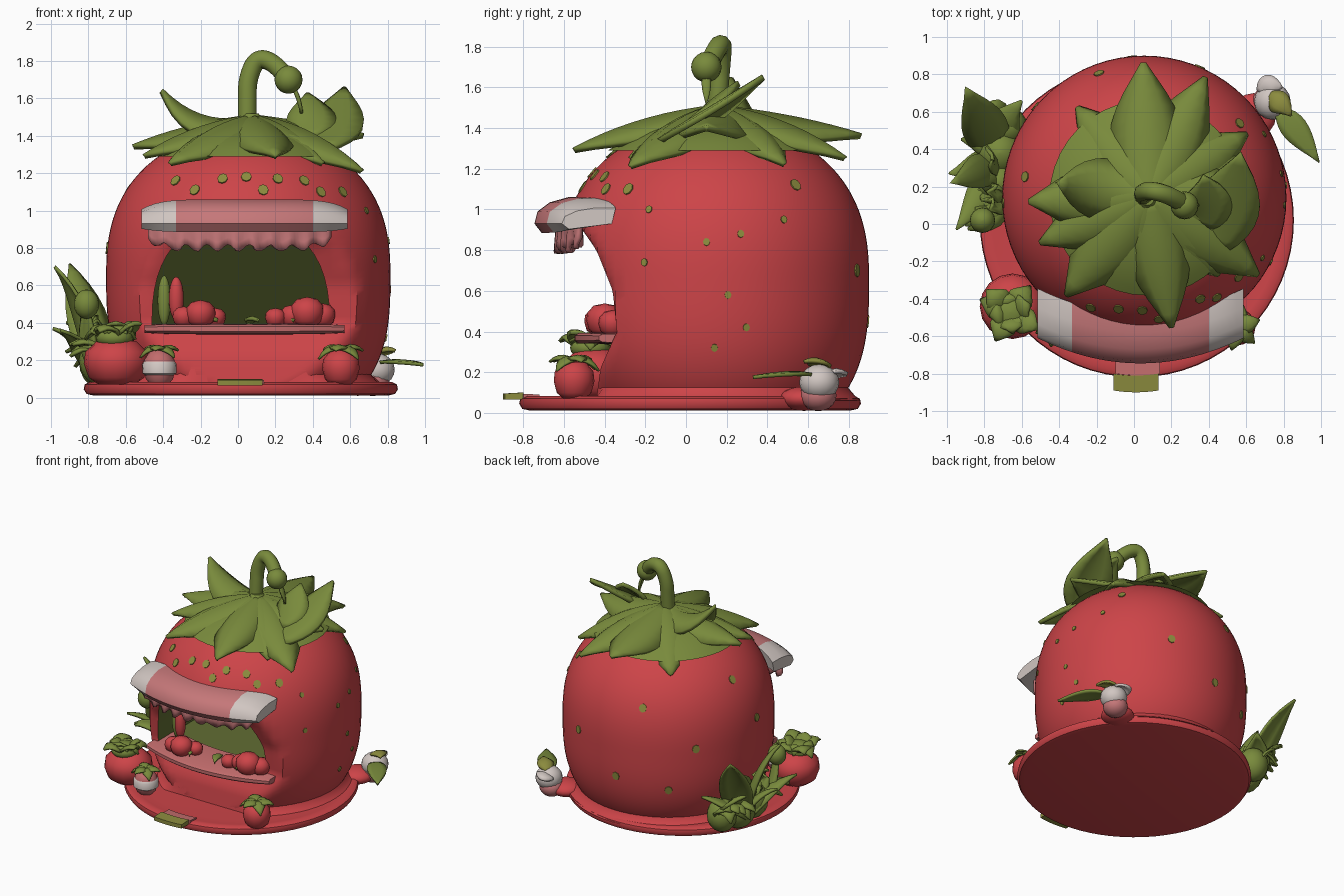
import bpy, bmesh, math, random
from mathutils import Vector

if "Cube" in bpy.data.objects:
    bpy.data.objects.remove(bpy.data.objects["Cube"])

random.seed(4)

def mat(name, r, g, b):
    m = bpy.data.materials.new(name)
    m.diffuse_color = (r, g, b, 1)
    m.use_nodes = True
    m.node_tree.nodes["Principled BSDF"].inputs["Base Color"].default_value = m.diffuse_color
    return m

RED = mat("berry_red", 0.61, 0.058, 0.065)
GREEN = mat("leaf_green", 0.19, 0.255, 0.045)
DARK = mat("dark_green", 0.12, 0.155, 0.033)
PINK = mat("awning_pink", 0.56, 0.185, 0.19)
ROSE = mat("counter_rose", 0.54, 0.15, 0.15)
WHITE = mat("cream_white", 0.64, 0.57, 0.54)
OLIVE = mat("seed_olive", 0.26, 0.26, 0.048)

def finish(ob, angle=45):
    for p in ob.data.polygons:
        p.use_smooth = True
    ob.data.set_sharp_from_angle(angle=math.radians(angle))

def mesh(name, verts, faces, *mats):
    me = bpy.data.meshes.new(name)
    me.from_pydata([tuple(v) for v in verts], [], faces)
    bm = bmesh.new()
    bm.from_mesh(me)
    bmesh.ops.remove_doubles(bm, verts=bm.verts, dist=1e-5)
    bmesh.ops.recalc_face_normals(bm, faces=bm.faces)
    bm.to_mesh(me)
    bm.free()
    for m in mats:
        me.materials.append(m)
    ob = bpy.data.objects.new(name, me)
    bpy.context.collection.objects.link(ob)
    finish(ob)
    return ob

def lathe(name, prof, c, *mats, seg=24, fix=lambda v: v):
    """Revolve (radius, z) points about a vertical axis through c."""
    vs = [fix(Vector((c[0] + r * math.cos(2 * math.pi * k / seg), c[1] + r * math.sin(2 * math.pi * k / seg), z)))
          for r, z in prof for k in range(seg)]
    fs = [(i * seg + k, i * seg + (k + 1) % seg, (i + 1) * seg + (k + 1) % seg, (i + 1) * seg + k)
          for i in range(len(prof) - 1) for k in range(seg)]
    fs += [tuple(range(seg))[::-1], tuple(range((len(prof) - 1) * seg, len(prof) * seg))]
    return mesh(name, vs, fs, *mats)

def ball(name, c, r, m, sz=1.0):
    pts = [(max(r * math.sin(math.pi * i / 10), 0.002), c[2] - r * sz * math.cos(math.pi * i / 10)) for i in range(11)]
    return lathe(name, pts, c, m, seg=16)

def leaf(name, base, ctrl, tip, w, m=GREEN, cup=0.35, thick=0.018, n=9):
    """Pointed leaf along a bent path, with drooping sides and a centre ridge."""
    a, b, c = Vector(base), Vector(ctrl), Vector(tip)
    vs, fs = [], []
    for i in range(n + 1):
        t = i / n
        p = a * (1 - t) ** 2 + b * 2 * t * (1 - t) + c * t * t
        tan = ((b - a) * (1 - t) + (c - b) * t).normalized()
        side = tan.cross(Vector((0, 0, 1)))
        side = side.normalized() if side.length > 0.05 else Vector((0, 1, 0))
        up = side.cross(tan)
        half = w * max(math.sin(math.pi * (0.15 + 0.85 * t)), 0.03)
        for s in (-1, -0.5, 0, 0.5, 1):
            vs.append(p + side * half * s - up * cup * half * abs(s) ** 1.5)
    for i in range(n):
        for k in range(4):
            q = i * 5 + k
            fs.append((q, q + 1, q + 6, q + 5))
    ob = mesh(name, vs, fs, m)
    sol = ob.modifiers.new("thickness", 'SOLIDIFY')
    sol.thickness, sol.offset = thick, 0
    return ob

def sweep(name, sec, cx, half, bend, pinch, zc, *mats, n=30):
    """Closed (y, z) section swept along a forward-bowed arc."""
    vs, fs, k = [], [], len(sec)
    for i in range(n + 1):
        u = 2 * i / n - 1
        for y, z in sec:
            vs.append((cx + half * u, y + bend * u * u, zc + (z - zc) * (1 - pinch * u ** 6)))
    for i in range(n):
        for j in range(k):
            fs.append((i * k + j, i * k + (j + 1) % k, (i + 1) * k + (j + 1) % k, (i + 1) * k + j))
    fs += [tuple(range(k)), tuple(range(n * k, n * k + k))]
    return mesh(name, vs, fs, *mats)

# Strawberry body: round shell with a flattened shop front
C = Vector((0.055, 0.14))

def rad(z):
    f = abs((z - 0.65) / 0.785) ** 2.5 if z > 0.65 else abs((z - 0.65) / 0.85) ** 2.9
    return 0.76 * math.sqrt(max(1 - f, 0.00001))

FRONT = [(0, -0.45), (0.22, -0.42), (0.4, -0.34), (0.6, -0.36), (0.8, -0.44), (0.9, -0.51), (1.0, -0.62), (2, -2)]

def flatten(v):
    for (z0, y0), (z1, y1) in zip(FRONT, FRONT[1:]):
        if z0 <= v.z < z1:
            v.y = max(v.y, y0 + (y1 - y0) * (v.z - z0) / (z1 - z0))
    return v

zs = [0.05 + 0.035 * i for i in range(38)] + [1.38, 1.41, 1.425, 1.434]
body = lathe("strawberry_body", [(rad(z), z) for z in zs], C, RED, DARK, seg=72, fix=flatten)

# Serving window cut with an arched prism whose back leans forward
arch = []
for i in range(25):
    a = math.pi * i / 24
    c, s = math.cos(a), max(math.sin(a), 0)
    arch.append((0.015 + 0.475 * math.copysign(abs(c) ** 0.8, c), 0.385 + 0.56 * s ** 0.8))
n = len(arch)
cut = mesh("window_cutter", [(x, -0.9, z) for x, z in arch] + [(x, 0.25 - 0.9 * (z - 0.385), z) for x, z in arch],
           [(i, (i + 1) % n, n + (i + 1) % n, n + i) for i in range(n)] + [tuple(range(n)), tuple(range(n, 2 * n))], RED, DARK)
for p in cut.data.polygons:
    p.material_index = 1
cut.hide_render = True
bo = body.modifiers.new("window", 'BOOLEAN')
bo.object, bo.operation, bo.solver = cut, 'DIFFERENCE', 'EXACT'
bpy.context.view_layer.update()
done = bpy.data.meshes.new_from_object(body.evaluated_get(bpy.context.evaluated_depsgraph_get()))
body.modifiers.clear()
body.data = done
finish(body, 40)
bpy.data.objects.remove(cut)

# Round base plate
lathe("base_plate", [(0.79, 0.012), (0.825, 0.02), (0.84, 0.045), (0.835, 0.07), (0.81, 0.083), (0.77, 0.078), (0.7, 0.075)],
      (0.015, 0.02), RED, seg=64)
lathe("body_foot", [(0.72, 0.06), (0.69, 0.085), (0.66, 0.12), (0.65, 0.17)], C, RED, seg=64, fix=flatten)

# Door mat
sweep("door_mat", [(-0.90, 0.065), (-0.90, 0.095), (-0.81, 0.1), (-0.81, 0.065)], 0.01, 0.12, 0.01, 0, 0.08, OLIVE, n=8)
sweep("mat_step", [(-0.81, 0.065), (-0.81, 0.094), (-0.73, 0.09), (-0.73, 0.065)], 0.02, 0.12, 0.01, 0, 0.08, ROSE, n=8)

# Seeds: thin oval plates on the skin, as (angle, height)
seeds = [(-129, 1.16), (-116, 1.11), (-103, 1.17), (-91, 1.18), (-83, 1.11), (-75, 1.17), (-61, 1.16), (-54, 1.1),
         (-40, 1.1), (-27, 1.0), (-27, 0.74), (-3, 0.84), (10, 0.88), (12, 0.42), (5, 0.58), (28, 0.95), (0, 0.32),
         (67, 0.7), (38, 1.12), (95, 0.45), (110, 1.0), (140, 0.7), (170, 1.12), (182, 0.8), (125, 0.38)]
vs, fs = [], []
for deg, z in seeds:
    a = math.radians(deg)
    out = Vector((math.cos(a), math.sin(a), 0))
    slope = (rad(z + 0.01) - rad(z - 0.01)) / 0.02
    up = (out * slope + Vector((0, 0, 1))).normalized()
    side = Vector((-out.y, out.x, 0))
    nrm = side.cross(up)
    size = 0.028 if z > 1.05 or deg > 60 else 0.017
    p = Vector((C.x, C.y, z)) + out * rad(z)
    b = len(vs)
    for off in (-0.003, 0.006):
        for k in range(8):
            t = k * math.pi / 4
            vs.append(p + nrm * off + side * size * math.cos(t) + up * size * 1.15 * math.sin(t))
    fs += [(b + k, b + (k + 1) % 8, b + 8 + (k + 1) % 8, b + 8 + k) for k in range(8)]
    fs += [tuple(range(b + 8, b + 16)), tuple(range(b, b + 8))]
mesh("seeds", vs, fs, OLIVE)

# Awning with white ends, and its ragged valance
awn = sweep("awning", [(-0.48, 1.06), (-0.58, 1.06), (-0.67, 1.035), (-0.73, 0.99), (-0.745, 0.93), (-0.71, 0.885), (-0.5, 0.93)],
            0.035, 0.55, 0.135, 0.4, 0.93, PINK, WHITE)
for p in awn.data.polygons:
    p.material_index = int(abs(p.center.x - 0.035) > 0.38)
vs, fs = [], []
for i in range(61):
    u = i / 30 - 1
    wave = math.sin(i * 1.05)
    for k in range(4):
        z = 0.93 - (0.13 + 0.018 * math.sin(i * 0.9) - 0.05 * u ** 8) * k / 3
        vs.append((0.01 + 0.49 * u, -0.64 + 0.11 * u * u + 0.012 * wave * k / 3, z))
fs = [(i * 4 + k, i * 4 + k + 1, i * 4 + k + 5, i * 4 + k + 4) for i in range(60) for k in range(3)]
val = mesh("awning_valance", vs, fs, PINK)
val.modifiers.new("thickness", 'SOLIDIFY').thickness = 0.025

# Serving counter
sweep("counter", [(-0.22, 0.395), (-0.53, 0.392), (-0.548, 0.38), (-0.548, 0.355), (-0.53, 0.342), (-0.22, 0.335)],
      0.035, 0.535, 0.12, 0.2, 0.37, ROSE)

# Berries: body plus a leafy cap
def berry(name, x, y, z, r, h, leaves=6, m=RED):
    lathe(name, [(r * a, z + h * b) for a, b in ((0.55, 0), (0.85, 0.15), (1, 0.45), (0.95, 0.7), (0.6, 0.93), (0.02, 1))],
          (x, y), m, seg=16)
    for k in range(leaves):
        a = 2 * math.pi * k / leaves + 0.3
        d = Vector((math.cos(a), math.sin(a), 0))
        o = Vector((x, y, z + h))
        leaf(name + "_leaf", o, o + d * r * 0.7 + Vector((0, 0, r * 0.45)),
             o + d * r * 1.25 - Vector((0, 0, r * (0.1 + 0.45 * (k % 2)))), r * 0.48, thick=0.012, n=5)

for x, y, r in ((-0.29, -0.40, 0.06), (-0.2, -0.42, 0.08), (-0.12, -0.36, 0.055), (0.2, -0.4, 0.055), (0.29, -0.38, 0.065),
                (0.37, -0.40, 0.09), (0.45, -0.36, 0.07)):
    berry("counter_berry", x, y, 0.385, r, r * 1.7, leaves=0)
for x in (-0.16, 0.25, 0.06):
    leaf("counter_leaf", (x, -0.3, 0.4), (x, -0.36, 0.45), (x + 0.05, -0.45, 0.41), 0.03, n=5)
ball("hanging_curtain", (-0.33, -0.25, 0.53), 0.04, RED, 2.9)
ball("curtain_tie", (-0.395, -0.2, 0.52), 0.035, GREEN, 3.8)
berry("front_berry", 0.55, -0.55, 0.07, 0.1, 0.19)
berry("front_basket", -0.42, -0.55, 0.07, 0.085, 0.19, m=ROSE)
lathe("basket_band", [(0.075, 0.12), (0.09, 0.13), (0.092, 0.18), (0.08, 0.195)], (-0.42, -0.55), WHITE, seg=16)

# Big planter on the left with a leafy crown
berry("planter", -0.65, -0.44, 0.07, 0.175, 0.25, leaves=0)
ball("planter_core", (-0.66, -0.47, 0.32), 0.1, GREEN, 0.6)
for k in range(11):
    a = k * 2.4
    d = Vector((math.cos(a), math.sin(a), 0)) * (0.11 + 0.06 * (k % 2))
    o = Vector((-0.66, -0.47, 0.29))
    leaf("planter_leaf", o, o + d * 0.6 + Vector((0, 0, 0.15)), o + d + Vector((0, 0, 0.02 + 0.04 * (k % 3))), 0.07, n=6)

# Bush at the left rear
for x, y, z, r in ((-0.73, 0.22, 0.2, 0.12), (-0.72, 0.38, 0.19, 0.13), (-0.68, 0.52, 0.18, 0.11)):
    ball("bush_core", (x, y, z), r, GREEN, 1.15)
ball("bush_bud", (-0.81, 0.02, 0.5), 0.068, GREEN, 1.15)
leaf("bud_stem", (-0.74, 0.15, 0.1), (-0.82, 0.08, 0.3), (-0.81, 0.02, 0.52), 0.05)
for tip, w in (((-0.9, 0.73, 0.71), 0.12), ((-0.99, 0.27, 0.37), 0.08), ((-0.95, -0.03, 0.36), 0.08),
               ((-0.98, 0.22, 0.70), 0.09), ((-0.6, 0.66, 0.35), 0.11)):
    leaf("tall_leaf", (-0.73, 0.35, 0.08), (-0.78, 0.2 + tip[1] * 0.4, tip[2] * 0.6 + 0.1), tip, w)
for k in range(24):
    y = 0.02 + 0.6 * k / 23
    leaf("bush_leaf", (-0.68, 0.2 + y * 0.5, 0.12), (-0.76, y, 0.38),
         (random.uniform(-0.93, -0.74), y + random.uniform(-0.06, 0.06), random.uniform(0.15, 0.48)), 0.085, n=6)

# Blossom pot on the right rear, on a bulge of the base
ball("base_bulge", (0.64, 0.58, 0.07), 0.12, RED, 0.5)
ball("blossom_foot", (0.72, 0.65, 0.085), 0.09, PINK, 0.85)
ball("blossom", (0.74, 0.655, 0.15), 0.098, WHITE, 0.9)
leaf("blossom_leaf_long", (0.78, 0.6, 0.19), (0.86, 0.52, 0.21), (0.99, 0.33, 0.175), 0.07, cup=0.1)
leaf("blossom_leaf_top", (0.72, 0.68, 0.22), (0.78, 0.66, 0.29), (0.84, 0.58, 0.25), 0.06, OLIVE)
leaf("blossom_petal", (0.68, 0.7, 0.18), (0.72, 0.76, 0.23), (0.79, 0.73, 0.2), 0.06, WHITE)

# Leafy crown
lathe("crown_dome", [(rad(z) + 0.015, z + 0.02) for z in (1.27, 1.3, 1.33, 1.36, 1.39, 1.42)] + [(0.07, 1.48), (0.04, 1.52)],
      (0.07, 0.14), GREEN, seg=40)
tips = [(0.05, 0.86, 1.36, .19), (0.38, 0.78, 1.25, .17), (0.66, -0.27, 1.21, .19), (0.2, -0.55, 1.29, .16),
        (-0.02, -0.36, 1.22, .18), (0.45, -0.27, 1.25, .17), (-0.36, -0.38, 1.25, .19), (-0.5, -0.1, 1.29, .16),
        (-0.56, 0.12, 1.34, .17), (-0.41, 0.22, 1.64, .16), (-0.3, 0.62, 1.22, .19), (0.6, 0.48, 1.22, .17),
        (0.67, 0.1, 1.40, .19), (0.1, -0.38, 1.2, .14)]
for x, y, z, w in tips:
    o = Vector((0.08, 0.15, 1.5))
    t = Vector((x, y, z))
    mid = o.lerp(t, 0.55)
    mid.z = 1.46 if z < 1.5 else 1.42
    leaf("crown_leaf", o, mid, t, w, cup=0.55, thick=0.03)
leaf("curled_leaf", (0.42, -0.12, 1.34), (0.52, 0.1, 1.48), (0.57, 0.38, 1.65), 0.17, cup=0.2, thick=0.03)
leaf("curled_leaf_fold", (0.36, 0.0, 1.4), (0.42, 0.1, 1.52), (0.37, 0.26, 1.62), 0.13, cup=0.2, thick=0.03)

# Hooked stem with a round end
cu = bpy.data.curves.new("stem", 'CURVE')
cu.dimensions, cu.bevel_depth, cu.bevel_resolution, cu.use_fill_caps = '3D', 0.05, 3, True
sp = cu.splines.new('NURBS')
path = [(0.05, 0.15, 1.44), (0.05, 0.16, 1.58), (0.05, 0.17, 1.7), (0.1, 0.18, 1.82), (0.2, 0.15, 1.79), (0.26, 0.11, 1.71)]
sp.points.add(len(path) - 1)
for pt, co in zip(sp.points, path):
    pt.co = (*co, 1)
sp.use_endpoint_u, sp.order_u = True, 3
cu.materials.append(GREEN)
bpy.context.collection.objects.link(bpy.data.objects.new("stem", cu))
ball("stem_ball", (0.27, 0.1, 1.7), 0.075, GREEN)
leaf("stem_tail", (0.29, 0.1, 1.67), (0.33, 0.1, 1.62), (0.34, 0.1, 1.52), 0.02, n=5)
